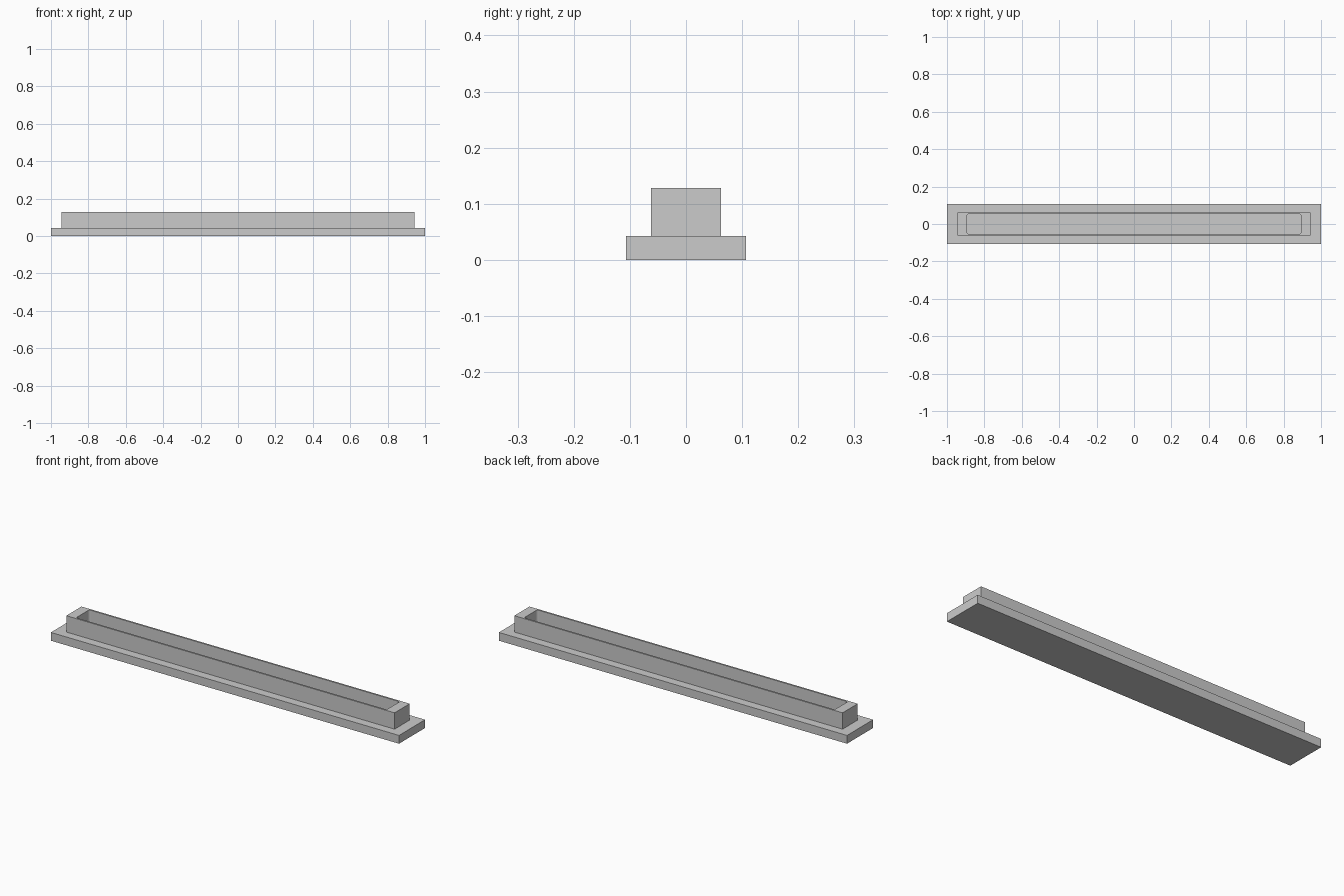
import bpy
import bmesh

if "Cube" in bpy.data.objects:
    bpy.data.objects.remove(bpy.data.objects["Cube"], do_unlink=True)

grey = bpy.data.materials.new("plain grey")
grey.use_nodes = True
colour = (0.6, 0.6, 0.6, 1)
grey.diffuse_color = colour
grey.node_tree.nodes["Principled BSDF"].inputs["Base Color"].default_value = colour


def block(name, half_x, half_y, bottom, top, corner=0):
    """Box with optionally rounded upright edges."""
    bm = bmesh.new()
    bmesh.ops.create_cube(bm, size=2)
    for v in bm.verts:
        v.co.x *= half_x
        v.co.y *= half_y
        v.co.z = top if v.co.z > 0 else bottom
    if corner:
        upright = [e for e in bm.edges
                   if abs(e.verts[0].co.z - e.verts[1].co.z) > 0.01]
        bmesh.ops.bevel(bm, geom=upright, offset=corner, segments=4,
                        profile=0.5, affect='EDGES')
    mesh = bpy.data.meshes.new(name)
    bm.to_mesh(mesh)
    bm.free()
    mesh.materials.append(grey)
    obj = bpy.data.objects.new(name, mesh)
    bpy.context.collection.objects.link(obj)
    return obj


base_top = 0.043

# Flat base flange
block("base_plate", 1.0, 0.107, 0, base_top)

# Raised frame, open in the middle down to the base
frame = block("raised_frame", 0.943, 0.062, base_top, 0.128)
cutter = block("pocket_cutter", 0.892, 0.053, 0.02, 0.2, corner=0.008)
cutter.hide_render = True

cut = frame.modifiers.new("pocket", 'BOOLEAN')
cut.operation = 'DIFFERENCE'
cut.solver = 'EXACT'
cut.object = cutter

# Bake the cut and drop the helper
bpy.context.view_layer.objects.active = frame
frame.select_set(True)
bpy.ops.object.modifier_apply(modifier=cut.name)
bpy.data.objects.remove(cutter, do_unlink=True)
